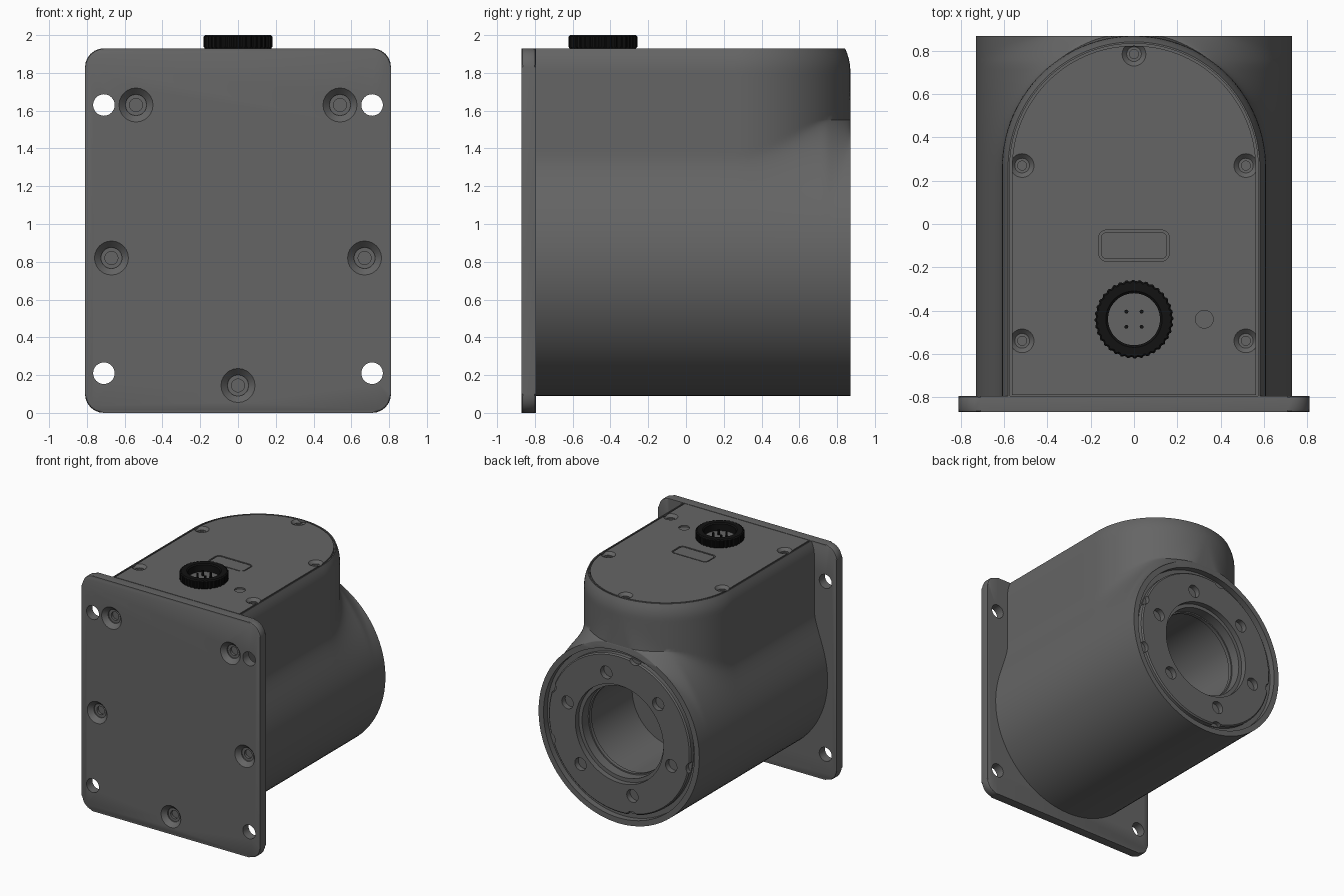
import bpy, bmesh
from math import sin, cos, pi, sqrt, radians
from mathutils import Vector

cube = bpy.data.objects.get("Cube")
if cube:
    bpy.data.objects.remove(cube)

UP, FRONT, BACK = Vector((0, 0, 1)), Vector((0, -1, 0)), Vector((0, 1, 0))


def material(name, v):
    m = bpy.data.materials.new(name)
    m.use_nodes = True
    m.diffuse_color = (v, v, v, 1)
    m.node_tree.nodes["Principled BSDF"].inputs["Base Color"].default_value = (v, v, v, 1)
    return m


GREY = material("housing grey", 0.13)
BLACK = material("connector black", 0.006)


def place(p, loc, axis):
    return UP.rotation_difference(axis) @ Vector(p) + Vector(loc)


def revolve(bm, profile, loc, axis, n=32, tooth=0):
    """Spin a closed (radius, height) profile around an axis."""
    rings = []
    for i in range(n):
        a = 2 * pi * i / n
        rings.append([bm.verts.new(place(((r - tooth * (i % 4 > 1) * (r > 0.16)) * cos(a),
                                          (r - tooth * (i % 4 > 1) * (r > 0.16)) * sin(a), h), loc, axis))
                      for r, h in profile])
    m = len(profile)
    for i in range(n):
        a, b = rings[i], rings[(i + 1) % n]
        for j in range(m):
            k = (j + 1) % m
            if profile[j][0] or profile[k][0]:
                bm.faces.new((a[j], b[j], b[k], a[k]))


def prism(bm, pts, h0, h1, loc=(0, 0, 0), axis=UP, bevel=0):
    """Extrude an outline from h0 to h1."""
    low = [bm.verts.new(place((x, y, h0), loc, axis)) for x, y in pts]
    high = [bm.verts.new(place((x, y, h1), loc, axis)) for x, y in pts]
    caps = [bm.faces.new(low[::-1]), bm.faces.new(high)]
    for i in range(len(pts)):
        j = (i + 1) % len(pts)
        bm.faces.new((low[i], low[j], high[j], high[i]))
    if bevel:
        edges = list({e for f in caps for e in f.edges})
        bmesh.ops.bevel(bm, geom=edges, offset=bevel, segments=2, affect='EDGES', profile=0.5)


def rounded(w, h, r, n=6):
    pts = []
    for q, (sx, sy) in enumerate(((1, 1), (-1, 1), (-1, -1), (1, -1))):
        for i in range(n + 1):
            a = (q + i / n) * pi / 2
            pts.append((sx * (w - r) + r * cos(a), sy * (h - r) + r * sin(a)))
    return pts


def arch(r, y0, yc, n=40):
    return [(r, y0)] + [(r * cos(pi * i / n), yc + r * sin(pi * i / n)) for i in range(n + 1)] + [(-r, y0)]


def finish(bm, name, mat, cutter=None):
    """Turn a bmesh into an object, cutting away the cutter shapes."""
    bmesh.ops.remove_doubles(bm, verts=bm.verts, dist=1e-4)
    bmesh.ops.recalc_face_normals(bm, faces=bm.faces)
    me = bpy.data.meshes.new(name)
    bm.to_mesh(me)
    bm.free()
    ob = bpy.data.objects.new(name, me)
    bpy.context.collection.objects.link(ob)
    if mat:
        me.materials.append(mat)
    if cutter:
        tool = finish(cutter, name + "_cutter", None)
        mod = ob.modifiers.new("cut", 'BOOLEAN')
        mod.operation, mod.solver, mod.object = 'DIFFERENCE', 'EXACT', tool
        deps = bpy.context.evaluated_depsgraph_get()
        new = bpy.data.meshes.new_from_object(ob.evaluated_get(deps))
        ob.modifiers.clear()
        ob.data = new
        new.materials.clear()
        new.materials.append(mat)
        new.polygons.foreach_set("material_index", [0] * len(new.polygons))
        bpy.data.objects.remove(tool)
    if mat:
        bpy.ops.object.select_all(action='DESELECT')
        ob.select_set(True)
        bpy.context.view_layer.objects.active = ob
        bpy.ops.object.shade_smooth_by_angle(angle=radians(30))
    return ob


def screw_seat(bm, loc, axis, r):
    """Countersunk screw recess with a socket in the middle."""
    prof = [(0, .1), (1, .1), (1, 0), (.62, -.4), (.62, -.5), (.38, -.5), (.38, -.72), (0, -.72)]
    revolve(bm, [(a * r, h * r) for a, h in prof], loc, axis, 24)


# Front mounting plate with through holes and screw recesses
bm, cut = bmesh.new(), bmesh.new()
prism(bm, rounded(.81, .965, .1), 0, .075, (0, -.795, .965), FRONT, .014)
for x in (-.71, .71):
    for z in (.21, 1.63):
        revolve(cut, [(0, -.1), (.057, -.1), (.057, .02), (0, .02)], (x, -.87, z), FRONT)
for x, z in ((-.54, 1.63), (.54, 1.63), (-.67, .82), (.67, .82), (0, .145)):
    screw_seat(cut, (x, -.87, z), FRONT, .09)
finish(bm, "mounting_plate", GREY, cut)

# Housing: horizontal barrel blended into an arched tower
RB, ZC, RT, YC, TOP = .73, .82, .61, .26, 1.93


def half_width(arch_w, z):
    d = z - ZC
    chord = sqrt(max(RB * RB - d * d, 0)) if d < RB else -(d - RB)
    if d <= 0:
        return chord
    k = min(.36, RB - arch_w)
    h = max(k - abs(arch_w - chord), 0) / k
    return max(arch_w, chord) + h * h * k / 4


levels = [ZC - RB * cos(pi / 2 * i / 20) for i in range(20)]
levels += [ZC + RB * sin(pi / 2 * i / 28) for i in range(28)]
levels += [ZC + RB + (TOP - ZC - RB) * i / 14 for i in range(15)]
bm = bmesh.new()
rows = []
for z in levels:
    r = RT - .028 * max((z - 1.81) / .12, 0) ** 2
    side = [(r, -.795 + (YC + .795) * i / 6) for i in range(6)]
    side += [(r * cos(pi / 2 * i / 28), YC + r * sin(pi / 2 * i / 28)) for i in range(29)]
    right = [(half_width(a, z), y) for a, y in side]
    loop = right + [(-x, y) for x, y in right[::-1]]
    rows.append([bm.verts.new((x, y, z)) for x, y in loop])
for a, b in zip(rows, rows[1:]):
    for i in range(len(a)):
        j = (i + 1) % len(a)
        bm.faces.new((a[i], a[j], b[j], b[i]))
bm.faces.new(rows[-1])
bmesh.ops.remove_doubles(bm, verts=bm.verts, dist=1e-4)
bmesh.ops.dissolve_degenerate(bm, edges=bm.edges, dist=1e-5)

cut = bmesh.new()
prism(cut, arch(.574, -.9, YC), 1.875, 2.0)
revolve(cut, [(0, .1), (.685, .1), (.685, -.05), (.37, -.05), (.37, -.7), (0, -.7)], (0, .87, ZC), BACK, 96)
body = finish(bm, "housing", GREY, cut)

# Flange ring inside the barrel end, with six screw recesses
bm, cut = bmesh.new(), bmesh.new()
ring = [(.645, -.06), (.645, -.015), (.635, -.005), (.40, -.005), (.40, -.07),
        (.375, -.07), (.375, -.1), (.39, -.1), (.39, -.13), (.36, -.13), (.36, -.16), (.5, -.16), (.5, -.06)]
revolve(bm, ring, (0, .87, ZC), BACK, 96)
for i in range(6):
    a = radians(14 + 60 * i)
    revolve(cut, [(0, .02), (.052, .02), (.052, -.045), (.03, -.045), (.03, -.055), (0, -.055)],
            (.49 * sin(a), .865, ZC + .49 * cos(a)), BACK, 24)
# Locking notches around the flange edge
for deg in (-12, 70, 108, 190, 260):
    a = radians(deg)
    revolve(cut, [(0, .02), (.05, .02), (.05, -.035), (0, -.035)],
            (.665 * sin(a), .865, ZC + .665 * cos(a)), BACK, 24)
finish(bm, "flange_ring", GREY, cut)

# Arched top cover with screws, label window and indicator recess
bm, cut = bmesh.new(), bmesh.new()
prism(bm, arch(.564, -.79, YC), 1.87, TOP)
for x, y in ((0, .785), (-.517, .27), (.517, .27), (-.517, -.54), (.517, -.54)):
    screw_seat(cut, (x, y, TOP), UP, .055)
prism(cut, rounded(.163, .072, .035), 1.915, 1.95, (0, -.1, 0))
revolve(cut, [(0, .02), (.041, .02), (.041, -.012), (0, -.012)], (.325, -.44, TOP), UP)
finish(bm, "top_cover", GREY, cut)

bm = bmesh.new()
prism(bm, rounded(.153, .062, .028), 1.91, 1.928, (0, -.1, 0))
finish(bm, "label_window", GREY)

# Round connector: knurled collar, insert and four pins
bm = bmesh.new()
revolve(bm, [(.12, 0), (.176, 0), (.182, .008), (.182, .062), (.174, .07), (.13, .07), (.12, .062)],
        (0, -.44, TOP), UP, 144, .006)
finish(bm, "connector_collar", BLACK)
bm = bmesh.new()
revolve(bm, [(0, -.01), (.122, -.01), (.122, .006), (0, .006)], (0, -.44, TOP), UP, 48)
finish(bm, "connector_insert", GREY)
bm = bmesh.new()
for x in (-.035, .035):
    for y in (-.035, .035):
        revolve(bm, [(0, 0), (.009, 0), (.009, .05), (0, .05)], (x, y - .44, TOP), UP, 12)
finish(bm, "connector_pins", BLACK)
